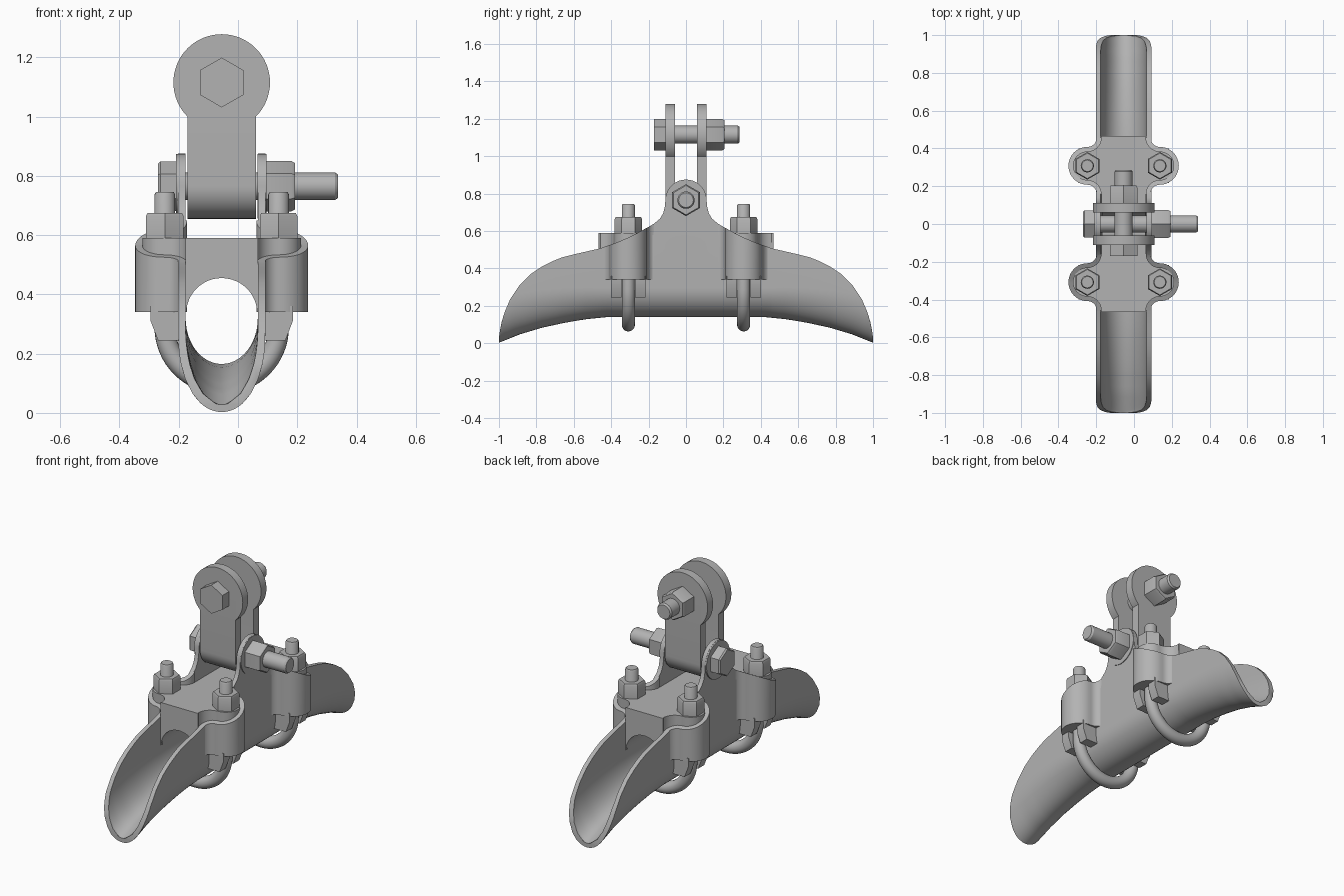
import bpy, bmesh
from math import sin, cos, pi, sqrt, acos, radians

if "Cube" in bpy.data.objects:
    bpy.data.objects.remove(bpy.data.objects["Cube"])

CX = -0.055          # middle plane of the clamp
BOLT_X, BOLT_Y = 0.192, 0.308
PIN_Z, EYE_Z = 0.765, 1.115
parts = []

steel = bpy.data.materials.new("galvanised_grey")
steel.use_nodes = True
grey = (0.45, 0.45, 0.45, 1)
steel.diffuse_color = grey
steel.node_tree.nodes["Principled BSDF"].inputs["Base Color"].default_value = grey


def loft(name, loops, closed=False):
    """Skin equal-length loops; cap the ends, or join last to first."""
    bm = bmesh.new()
    rings = [[bm.verts.new(p) for p in loop] for loop in loops]
    n = len(rings[0])
    pairs = list(zip(rings, rings[1:]))
    if closed:
        pairs.append((rings[-1], rings[0]))
    else:
        bm.faces.new(rings[0])
        bm.faces.new(rings[-1])
    for a, b in pairs:
        for i in range(n):
            j = (i + 1) % n
            bm.faces.new((a[i], a[j], b[j], b[i]))
    bmesh.ops.recalc_face_normals(bm, faces=bm.faces)
    mesh = bpy.data.meshes.new(name)
    bm.to_mesh(mesh)
    bm.free()
    mesh.materials.append(steel)
    ob = bpy.data.objects.new(name, mesh)
    bpy.context.collection.objects.link(ob)
    parts.append(ob)
    return ob


def place(axis, u, v, w):
    return {"x": (w, u, v), "y": (u, w, v), "z": (u, v, w)}[axis]


def prism(name, axis, outline, lo, hi):
    return loft(name, [[place(axis, u, v, w) for u, v in outline] for w in (lo, hi)])


def turned(name, axis, cu, cv, n, sections):
    """Round or hexagonal part from (position, radius) sections."""
    angles = [pi / 2 + 2 * pi * i / n for i in range(n)]
    return loft(name, [[place(axis, cu + r * cos(a), cv + r * sin(a), w)
                        for a in angles] for w, r in sections])


def nut(name, axis, cu, cv, r, inner, outer):
    edge = inner + (outer - inner) * 0.88
    return turned(name, axis, cu, cv, 6, [(inner, r), (edge, r), (outer, r * 0.92)])


def shaft(name, axis, cu, cv, r, lo, hi):
    return turned(name, axis, cu, cv, 32, [(lo, r), (hi - 0.01, r), (hi, r * 0.85)])


def interp(table, y):
    for (a, p), (b, q) in zip(table, table[1:]):
        if y <= b:
            return p + (q - p) * (y - a) / (b - a)
    return table[-1][1]


# Side profiles of the saddle: upper rim and underside
RIM = [(0.11, PIN_Z), (0.113, 0.73), (0.122, 0.695), (0.14, 0.665), (0.17, 0.64),
       (0.2, 0.622), (0.3, 0.568), (0.38, 0.535), (0.46, 0.507), (0.6, 0.475),
       (0.66, 0.46), (0.71, 0.44), (0.77, 0.41), (0.83, 0.37), (0.89, 0.31),
       (0.94, 0.235), (0.97, 0.165), (0.985, 0.115), (0.995, 0.065), (1.0, 0.032)]
KEEL = [(0, 0.14), (0.42, 0.14), (0.55, 0.127), (0.66, 0.107), (0.77, 0.083),
        (0.89, 0.047), (1.0, 0.003)]


def rim(y):
    y = abs(y)
    if y < 0.11:
        return PIN_Z + sqrt(0.11 ** 2 - y * y)
    return interp(RIM, y)


def half_section(y, inset):
    """Right half of the U section, keel first, clipped at the rim."""
    keel = interp(KEEL, abs(y)) + inset
    depth = 0.155 + 0.08 * max(0, abs(y) - 0.42) / 0.58
    half = 0.147 - inset
    top = rim(y)
    if 0.172 < abs(y) < 0.455:
        top = min(top, 0.58)
    centre = keel + depth
    stop = acos((centre - top) / depth) if top < centre else pi / 2
    pts = [(half * sin(stop * i / 12), centre - depth * cos(stop * i / 12))
           for i in range(13)]
    return pts + [(half if top > centre else pts[-1][0], max(top, pts[-1][1] + 0.0005))]


def full_section(y):
    outer, inner = half_section(y, 0), half_section(y, 0.025)
    loop = [(-x, z) for x, z in reversed(outer)] + outer[1:]
    loop += list(reversed(inner)) + [(-x, z) for x, z in inner[1:]]
    return [(CX + x, y, z) for x, z in loop]


# Saddle trough with the two pin ears
ys = [0.11 * sin(pi / 2 * i / 10) for i in range(10)] + [y for y, z in RIM]
ys = sorted(ys + [0.173, 0.25, 0.42, 0.454, 0.53, 0.8, 0.86, 0.915, 0.955])
ys = [-y for y in reversed(ys) if y > 0] + ys
loft("saddle_trough", [full_section(y) for y in ys])


def lobe_path(inset):
    """Plan of a bolt lobe on the +x +y quarter: fillet, round, fillet."""
    pts = []
    for s in (1, -1):
        side = []
        for i in range(9):
            a = pi + pi / 2 * i / 8
            r = 0.05 + inset
            side.append((BOLT_X + r * cos(a), BOLT_Y + s * (0.15 + r * sin(a))))
        if s == 1:
            pts += side
            for i in range(1, 20):
                a = pi / 2 - pi * i / 20
                pts.append((BOLT_X + (0.1 - inset) * cos(a), BOLT_Y + (0.1 - inset) * sin(a)))
        else:
            pts += reversed(side)
    return pts


# Bolt lobes, their guide fins and nuts
for sx, side in ((1, "left"), (-1, "right")):
    for sy, end in ((-1, "front"), (1, "back")):
        tag = end + "_" + side
        loops = []
        for (xo, yo), (xi, yi) in zip(lobe_path(0), lobe_path(0.025)):
            o, i = (CX + sx * xo, sy * yo), (CX + sx * xi, sy * yi)
            loops.append([(*o, 0.34), (*o, rim(yo)), (*i, rim(yi)), (*i, 0.34)])
        loft("lobe_wall_" + tag, loops)
        fin = [(0.13, 0.36), (0.24, 0.36), (0.24, 0.31), (0.215, 0.245), (0.13, 0.245)]
        for k in (-1, 1):
            y = sy * BOLT_Y + k * 0.064
            prism("guide_fin_" + tag, "y", [(CX + sx * x, z) for x, z in fin],
                  y - 0.028, y + 0.028)
        nut("clamp_nut_" + tag, "z", CX + sx * BOLT_X, sy * BOLT_Y, 0.073, 0.588, 0.675)

# Keeper block filling the lobes, arched underneath for the cable
quarter = [(0.123, 0.467)] + lobe_path(0.024)
half = quarter + [(x, -y) for x, y in reversed(quarter)]
outline = half + [(-x, y) for x, y in reversed(half)]
keeper = prism("keeper", "z", [(CX + x, y) for x, y in outline], 0.34, 0.59)
cutter = turned("arch_cutter", "y", CX, 0.335, 48, [(-0.6, 0.12), (0.6, 0.12)])
cut = keeper.modifiers.new("arch", "BOOLEAN")
cut.operation, cut.object, cut.solver = "DIFFERENCE", cutter, "EXACT"
bpy.context.view_layer.objects.active = keeper
bpy.ops.object.modifier_apply(modifier="arch")
parts.remove(cutter)
bpy.data.objects.remove(cutter)

# U-bolts under the trough
for sy, end in ((-1, "front"), (1, "back")):
    spine = [(0, 0.745, 0.03), (0, 0.737, 0.035)]
    spine += [(-pi * i / 32, 0.29, 0.035) for i in range(33)]
    spine += [(-pi, 0.737, 0.035), (-pi, 0.745, 0.03)]
    loops = []
    for a, z, r in spine:
        ring = [2 * pi * i / 20 for i in range(20)]
        loops.append([(CX + (BOLT_X + r * cos(t)) * cos(a), sy * BOLT_Y + r * sin(t),
                       z + (BOLT_X + r * cos(t)) * sin(a)) for t in ring])
    loft("u_bolt_" + end, loops)

# U-shaped strap with two round eyes
arc = [pi + pi * i / 24 for i in range(25)]
strap = [(-0.11, EYE_Z)] + [(0.11 * cos(a), PIN_Z + 0.11 * sin(a)) for a in arc]
strap += [(0.11, EYE_Z), (0.06, EYE_Z)]
strap += [(0.06 * cos(a), PIN_Z + 0.06 * sin(a)) for a in reversed(arc)] + [(-0.06, EYE_Z)]
prism("link_strap", "x", strap, CX - 0.115, CX + 0.115)
for y, end in ((-0.11, "front"), (0.06, "back")):
    turned("link_eye_" + end, "y", CX, EYE_Z, 64, [(y, 0.163), (y + 0.05, 0.163)])

# Ear bosses and the pin through them
for x, side in ((-0.21, "right"), (0.066, "left")):
    turned("ear_boss_" + side, "x", 0, PIN_Z, 48, [(x, 0.109), (x + 0.03, 0.109)])
shaft("pin_shaft", "x", 0, PIN_Z, 0.046, -0.22, 0.338)
nut("pin_head", "x", 0, PIN_Z, 0.083, -0.205, -0.27)
nut("pin_nut", "x", 0, PIN_Z, 0.085, 0.094, 0.192)

# Bolt through the link eyes
shaft("eye_bolt_shaft", "y", CX, EYE_Z, 0.048, -0.12, 0.287)
turned("eye_bolt_head", "y", CX, EYE_Z, 6, [(-0.17, 0.084), (-0.108, 0.084)])
nut("eye_bolt_nut", "y", CX, EYE_Z, 0.084, 0.108, 0.205)

# Smooth curved faces, keep the edges crisp
bpy.ops.object.select_all(action="DESELECT")
for ob in parts:
    ob.select_set(True)
bpy.context.view_layer.objects.active = parts[0]
bpy.ops.object.shade_smooth_by_angle(angle=radians(32))
